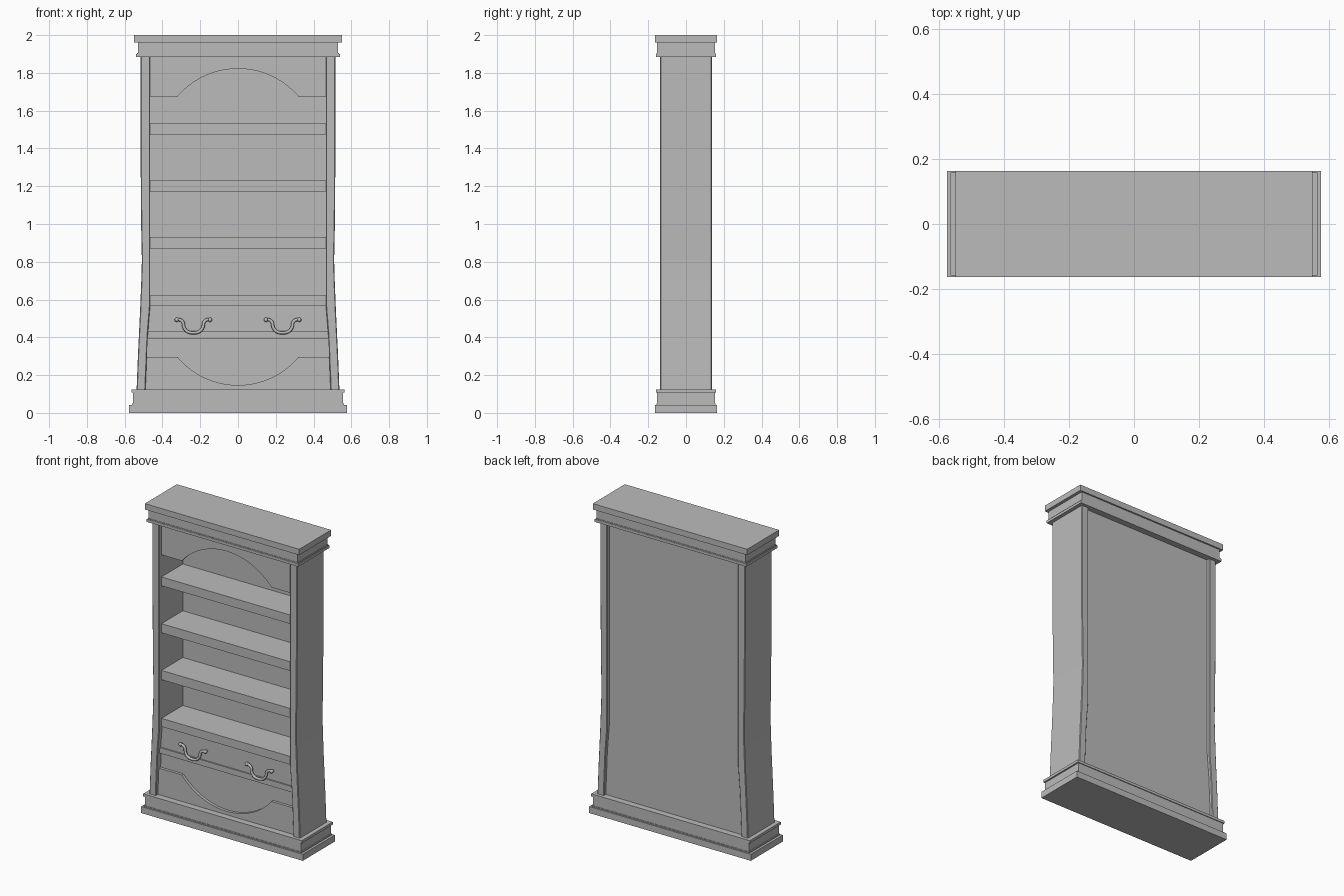
import bpy, bmesh, math
from mathutils import Vector

if "Cube" in bpy.data.objects:
    bpy.data.objects.remove(bpy.data.objects["Cube"])

grey = bpy.data.materials.new("plain grey")
grey.diffuse_color = (0.5, 0.5, 0.5, 1)
grey.use_nodes = True
grey.node_tree.nodes["Principled BSDF"].inputs["Base Color"].default_value = grey.diffuse_color


def finish(name, bm):
    bmesh.ops.recalc_face_normals(bm, faces=bm.faces)
    me = bpy.data.meshes.new(name)
    bm.to_mesh(me)
    bm.free()
    ob = bpy.data.objects.new(name, me)
    bpy.context.collection.objects.link(ob)
    me.materials.append(grey)
    return ob


def box(name, hx, y0, y1, z0, z1):
    """Box centred on x = 0."""
    return extrude(name, [(-hx, z0), (hx, z0), (hx, z1), (-hx, z1)], y0, y1)


def extrude(name, outline, y0, y1):
    """Extrude an x-z outline from y0 to y1."""
    bm = bmesh.new()
    face = bm.faces.new([bm.verts.new((x, y0, z)) for x, z in outline])
    geo = bmesh.ops.extrude_face_region(bm, geom=[face])["geom"]
    moved = [v for v in geo if isinstance(v, bmesh.types.BMVert)]
    bmesh.ops.translate(bm, verts=moved, vec=(0, y1 - y0, 0))
    return finish(name, bm)


# Base and crown mouldings: half width, half depth, bottom, top
layers = {
    "base_plinth": (0.576, 0.163, 0.0, 0.042),
    "base_step": (0.561, 0.156, 0.042, 0.049),
    "base_body": (0.555, 0.153, 0.049, 0.108),
    "base_lip": (0.565, 0.158, 0.108, 0.125),
    "crown_lip": (0.54, 0.158, 1.883, 1.9),
    "crown_step": (0.535, 0.156, 1.9, 1.906),
    "crown_body": (0.53, 0.153, 1.906, 1.962),
    "crown_slab": (0.55, 0.163, 1.962, 2.0),
}
for name, (hx, hy, z0, z1) in layers.items():
    box(name, hx, -hy, hy, z0, z1)

# Flared side panels
outer = [(0.537, 0.12), (0.53, 0.3), (0.518, 0.55), (0.512, 0.7),
         (0.509, 0.81), (0.513, 1.0), (0.516, 1.4), (0.516, 1.89)]
inner = [(0.465, 1.89), (0.465, 0.57), (0.478, 0.41), (0.49, 0.12)]
for side, s in (("left", -1), ("right", 1)):
    ob = extrude(side + "_side", [(s * x, z) for x, z in outer + inner], -0.137, 0.137)
    bev = ob.modifiers.new("edge", 'BEVEL')
    bev.width, bev.segments = 0.004, 1
    bev.limit_method, bev.angle_limit = 'ANGLE', math.radians(60)

# Back panel, shelves and lower front
box("back_panel", 0.495, 0.103, 0.117, 0.12, 1.89)
for i, (z0, z1) in enumerate([(0.568, 0.621), (0.87, 0.93), (1.172, 1.231), (1.475, 1.532)]):
    box(f"shelf_{i + 1}", 0.48, -0.115, 0.105, z0, z1)
box("drawer_rail", 0.49, -0.115, 0.105, 0.393, 0.43)
box("drawer_front", 0.485, -0.107, -0.085, 0.428, 0.57)
box("lower_panel", 0.495, -0.098, -0.08, 0.12, 0.395)

# Arched valance at the top and its mirrored twin at the bottom
def valance(name, hx, z_edge, z_flat, rise):
    half = 0.32
    r = (half ** 2 + rise ** 2) / (2 * abs(rise))
    a, d, n = math.asin(half / r), math.copysign(1, rise), 28
    pts = [(-hx, z_edge), (-hx, z_flat)]
    for i in range(n + 1):
        t = -a + 2 * a * i / n
        pts.append((r * math.sin(t), z_flat + rise - d * r * (1 - math.cos(t))))
    pts += [(hx, z_flat), (hx, z_edge)]
    extrude(name, pts, -0.116, -0.096)


valance("top_valance", 0.48, 1.89, 1.675, 0.147)
valance("bottom_valance", 0.495, 0.12, 0.296, -0.149)

# Drawer handles: swept bail with ball ends and short posts
half_path = [(0.092, -0.122, 0.493), (0.072, -0.122, 0.493), (0.056, -0.124, 0.48),
             (0.05, -0.126, 0.453), (0.032, -0.127, 0.431), (0, -0.128, 0.424)]
path = half_path + [(-x, y, z) for x, y, z in reversed(half_path[:-1])]
for side, cx in (("left", -0.236), ("right", 0.236)):
    cu = bpy.data.curves.new(side + "_handle_bail", 'CURVE')
    cu.dimensions = '3D'
    cu.bevel_depth, cu.bevel_resolution, cu.use_fill_caps = 0.0085, 2, True
    cu.resolution_u = 5
    sp = cu.splines.new('BEZIER')
    sp.bezier_points.add(len(path) - 1)
    for bp, p in zip(sp.bezier_points, path):
        bp.co = Vector(p) + Vector((cx, 0, 0))
        bp.handle_left_type = bp.handle_right_type = 'AUTO'
    cu.materials.append(grey)
    bpy.context.collection.objects.link(bpy.data.objects.new(cu.name, cu))
    for end, s in (("inner", -1), ("outer", 1)):
        x = cx + s * 0.088 * math.copysign(1, cx)
        bpy.ops.mesh.primitive_uv_sphere_add(segments=12, ring_count=8, radius=0.0115,
                                             location=(x, -0.122, 0.493))
        ball = bpy.context.object
        ball.name = f"{side}_handle_{end}_ball"
        bpy.ops.mesh.primitive_cylinder_add(vertices=12, radius=0.008, depth=0.02,
                                            location=(x, -0.112, 0.493),
                                            rotation=(math.pi / 2, 0, 0))
        post = bpy.context.object
        post.name = f"{side}_handle_{end}_post"
        for ob in (ball, post):
            ob.data.materials.append(grey)
            bpy.ops.object.select_all(action='DESELECT')
            ob.select_set(True)
            bpy.context.view_layer.objects.active = ob
            bpy.ops.object.shade_smooth_by_angle()
